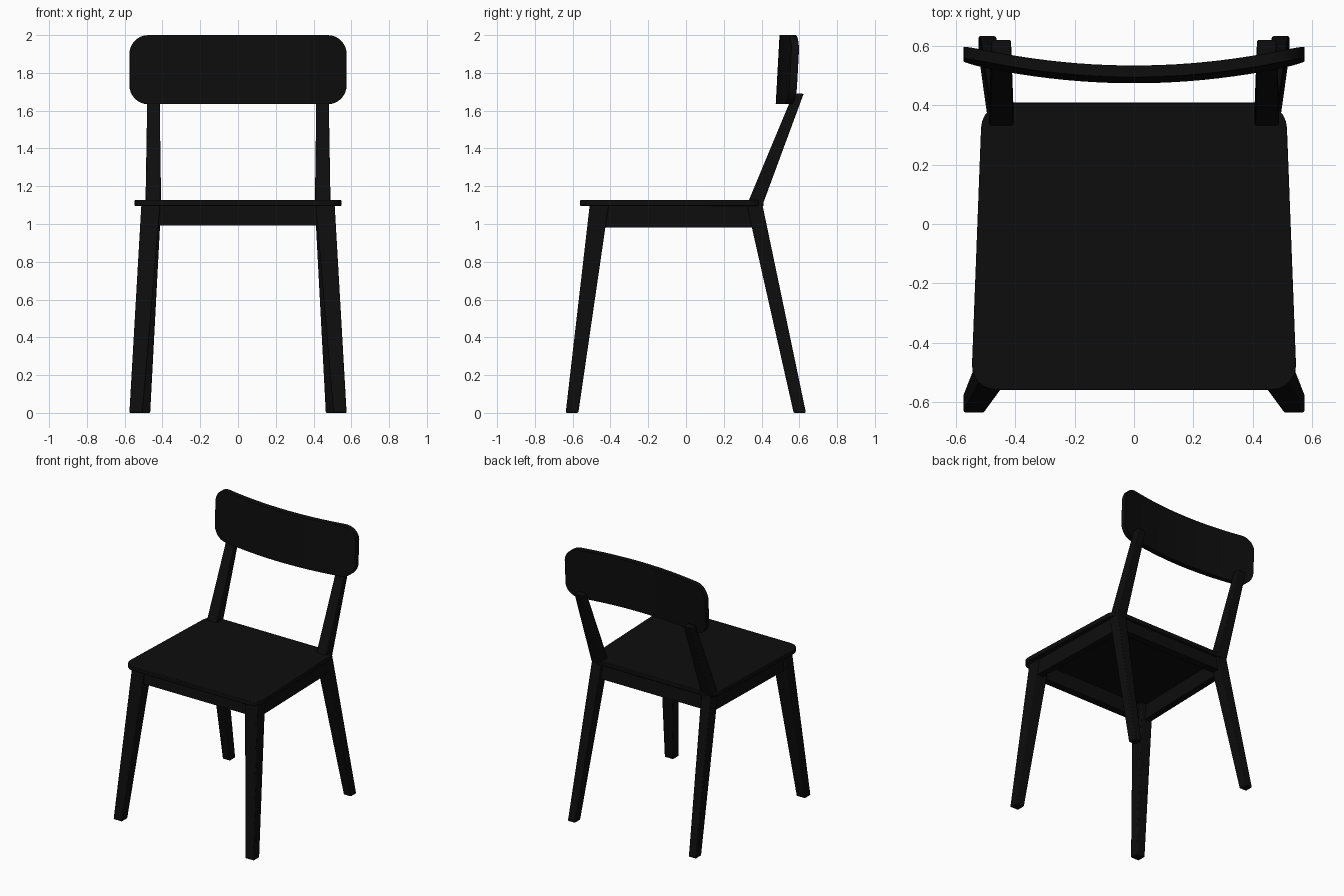
import bpy, bmesh, math

cube = bpy.data.objects.get("Cube")
if cube:
    bpy.data.objects.remove(cube, do_unlink=True)

black = bpy.data.materials.new("black stained wood")
black.use_nodes = True
COLOUR = (0.004, 0.004, 0.004, 1)
black.diffuse_color = COLOUR
black.node_tree.nodes["Principled BSDF"].inputs["Base Color"].default_value = COLOUR


def finish(name, bm, bevel=0.006, mirror=False):
    bmesh.ops.recalc_face_normals(bm, faces=bm.faces)
    mesh = bpy.data.meshes.new(name)
    bm.to_mesh(mesh)
    bm.free()
    mesh.materials.append(black)
    ob = bpy.data.objects.new(name, mesh)
    bpy.context.collection.objects.link(ob)
    bpy.ops.object.select_all(action="DESELECT")
    ob.select_set(True)
    bpy.context.view_layer.objects.active = ob
    bpy.ops.object.shade_smooth_by_angle(angle=math.radians(30))
    if mirror:
        ob.modifiers.new("Mirror", "MIRROR").use_mirror_merge = False
    if bevel:
        mod = ob.modifiers.new("Bevel", "BEVEL")
        mod.width, mod.segments = bevel, 2
        mod.limit_method, mod.angle_limit = "ANGLE", math.radians(40)
    return ob


def loft(rings):
    """Skin a row of closed rings and cap both ends."""
    bm = bmesh.new()
    rows = [[bm.verts.new(p) for p in ring] for ring in rings]
    for a, b in zip(rows, rows[1:]):
        n = len(a)
        for i in range(n):
            j = (i + 1) % n
            bm.faces.new((a[i], a[j], b[j], b[i]))
    bm.faces.new(rows[0])
    bm.faces.new(rows[-1])
    return bm


def rect(z, x0, x1, y0, y1):
    return [(x0, y0, z), (x1, y0, z), (x1, y1, z), (x0, y1, z)]


# Tapered, splayed front legs
finish("front_legs", loft([
    rect(0, 0.505, 0.575, -0.637, -0.57),
    rect(1.098, 0.412, 0.512, -0.51, -0.41)]), mirror=True)

# Back legs bend at the seat and carry on as the back posts
finish("back_legs_and_posts", loft([
    rect(0, 0.465, 0.525, 0.57, 0.635),
    rect(1.1, 0.407, 0.49, 0.322, 0.405),
    rect(1.69, 0.415, 0.48, 0.568, 0.623)]), mirror=True)

# Apron rails under the seat
finish("front_apron", loft([
    rect(0.993, -0.43, 0.43, -0.505, -0.45),
    rect(1.1, -0.43, 0.43, -0.495, -0.44)]), bevel=0)
finish("back_apron", loft([
    rect(0.993, -0.43, 0.43, 0.35, 0.405),
    rect(1.1, -0.43, 0.43, 0.335, 0.39)]), bevel=0)


def side_rail(z):
    return [(0.455, -0.45, z), (0.505, -0.45, z), (0.485, 0.37, z), (0.435, 0.37, z)]


finish("side_aprons", loft([side_rail(0.982), side_rail(1.1)]), bevel=0, mirror=True)

# Seat board: trapezoid with rounded corners
bm = bmesh.new()
corners = [(-0.55, -0.56), (0.55, -0.56), (0.513, 0.41), (-0.513, 0.41)]
face = bm.faces.new([bm.verts.new((x, y, 1.095)) for x, y in corners])
bmesh.ops.bevel(bm, geom=bm.verts[:], offset=0.085, segments=6, profile=0.5,
                affect="VERTICES")
bm.faces.ensure_lookup_table()
top = bmesh.ops.extrude_face_region(bm, geom=bm.faces[:])["geom"]
bmesh.ops.translate(bm, vec=(0, 0, 0.032),
                    verts=[g for g in top if isinstance(g, bmesh.types.BMVert)])
finish("seat", bm, bevel=0.004)

# Backrest: rounded board, bowed backward at both ends and slightly tilted
WIDTH, HEIGHT, RADIUS, MID, THICK = 0.575, 0.183, 0.1, 1.817, 0.04
half = [(WIDTH - RADIUS) * i / 10 for i in range(10)]
columns = [(x, HEIGHT) for x in half]
for i in range(9):
    a = math.pi / 2 * i / 8
    columns.append((WIDTH - RADIUS + RADIUS * math.sin(a),
                    HEIGHT - RADIUS + RADIUS * math.cos(a)))
columns = [(-x, h) for x, h in reversed(columns[1:])] + columns


def board_ring(x, h):
    bow = 0.485 + 0.068 * (x / WIDTH) ** 2
    low, high = (bow + 0.055 * dz for dz in (-h, h))
    return [(x, low, MID - h), (x, low + THICK, MID - h),
            (x, high + THICK, MID + h), (x, high, MID + h)]


finish("backrest", loft([board_ring(x, h) for x, h in columns]), bevel=0.004)
